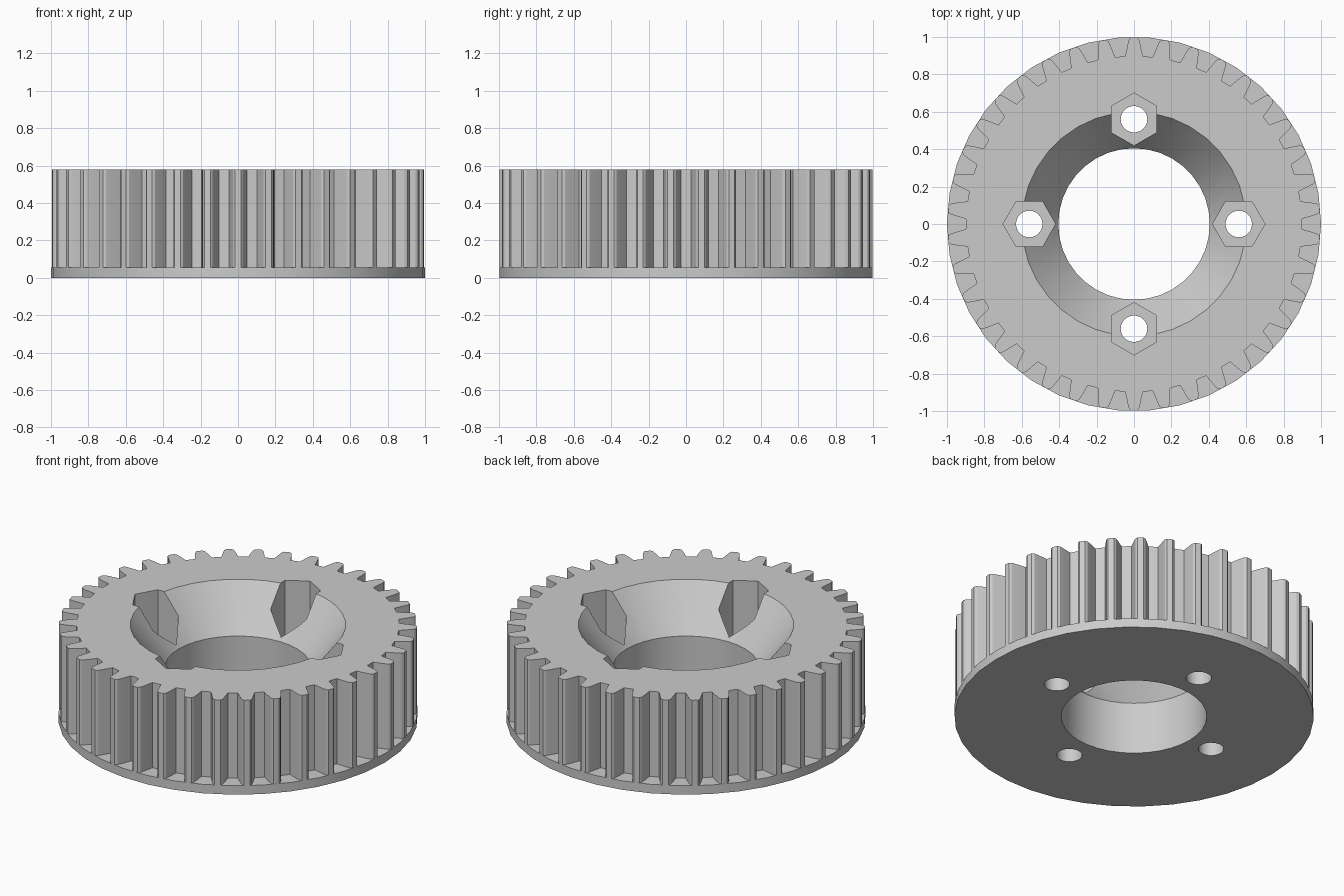
import bpy, bmesh, math

if "Cube" in bpy.data.objects:
    bpy.data.objects.remove(bpy.data.objects["Cube"])

TEETH = 38
TOP, FLANGE_TOP = 0.578, 0.055
BORE_R, CONE_Z, MOUTH_R = 0.405, 0.32, 0.60
POCKET_FLOOR, BOLT_RADIUS_POS = 0.15, 0.56


def loft(name, rings):
    """Closed solid skinned through equal-length rings, bottom to top."""
    bm = bmesh.new()
    loops = [[bm.verts.new(p) for p in ring] for ring in rings]
    n = len(loops[0])
    bm.faces.new(loops[0][::-1])
    bm.faces.new(loops[-1])
    for a, b in zip(loops, loops[1:]):
        for i in range(n):
            j = (i + 1) % n
            bm.faces.new((a[i], a[j], b[j], b[i]))
    mesh = bpy.data.meshes.new(name)
    bm.to_mesh(mesh)
    bm.free()
    obj = bpy.data.objects.new(name, mesh)
    bpy.context.collection.objects.link(obj)
    return obj


def circle(r, z, n, cx=0, cy=0, turn=0):
    return [(cx + r * math.cos(turn + math.tau * i / n),
             cy + r * math.sin(turn + math.tau * i / n), z) for i in range(n)]


def combine(target, tool, operation):
    """Apply a boolean and discard the helper."""
    mod = target.modifiers.new(tool.name, 'BOOLEAN')
    mod.operation, mod.object, mod.solver = operation, tool, 'EXACT'
    bpy.context.view_layer.objects.active = target
    bpy.ops.object.modifier_apply(modifier=mod.name)
    bpy.data.objects.remove(tool, do_unlink=True)


# Tooth outline: (offset across tooth, radius), teeth centred on the y axis
tooth = [(-0.047, 0.898), (-0.034, 0.96), (-0.027, 0.985), (-0.016, 0.996),
         (0.016, 0.996), (0.027, 0.985), (0.034, 0.96), (0.047, 0.898)]
outline = []
for k in range(TEETH):
    mid = math.tau * (k + 0.5) / TEETH
    for across, r in tooth:
        a = mid + across / r
        outline.append((r * math.cos(a), r * math.sin(a)))

# Toothed body on a thin flange
pulley = loft("toothed_pulley", [[(x, y, z) for x, y in outline] for z in (0.03, TOP)])
flange = loft("flange", [circle(1.0, z, TEETH) for z in (0, FLANGE_TOP)])
combine(pulley, flange, 'UNION')

# Straight bore opening into a conical mouth
slope = (MOUTH_R - BORE_R) / (TOP - CONE_Z)
bore = loft("bore_cutter", [circle(BORE_R, -0.1, 36), circle(BORE_R, CONE_Z, 36),
                            circle(MOUTH_R + 0.1 * slope, TOP + 0.1, 36)])
combine(pulley, bore, 'DIFFERENCE')

# Four hexagonal nut pockets with bolt holes
for k in range(4):
    a = k * math.pi / 2
    cx, cy = BOLT_RADIUS_POS * math.cos(a), BOLT_RADIUS_POS * math.sin(a)
    pocket = loft("nut_pocket_cutter",
                  [circle(0.14, z, 6, cx, cy, a) for z in (POCKET_FLOOR, TOP + 0.1)])
    combine(pulley, pocket, 'DIFFERENCE')
    hole = loft("bolt_hole_cutter",
                [circle(0.071, z, 24, cx, cy) for z in (-0.1, POCKET_FLOOR + 0.1)])
    combine(pulley, hole, 'DIFFERENCE')

# Smooth round walls, keep edges crisp
bpy.ops.object.select_all(action='DESELECT')
pulley.select_set(True)
bpy.context.view_layer.objects.active = pulley
bpy.ops.object.shade_smooth_by_angle(angle=math.radians(25))
